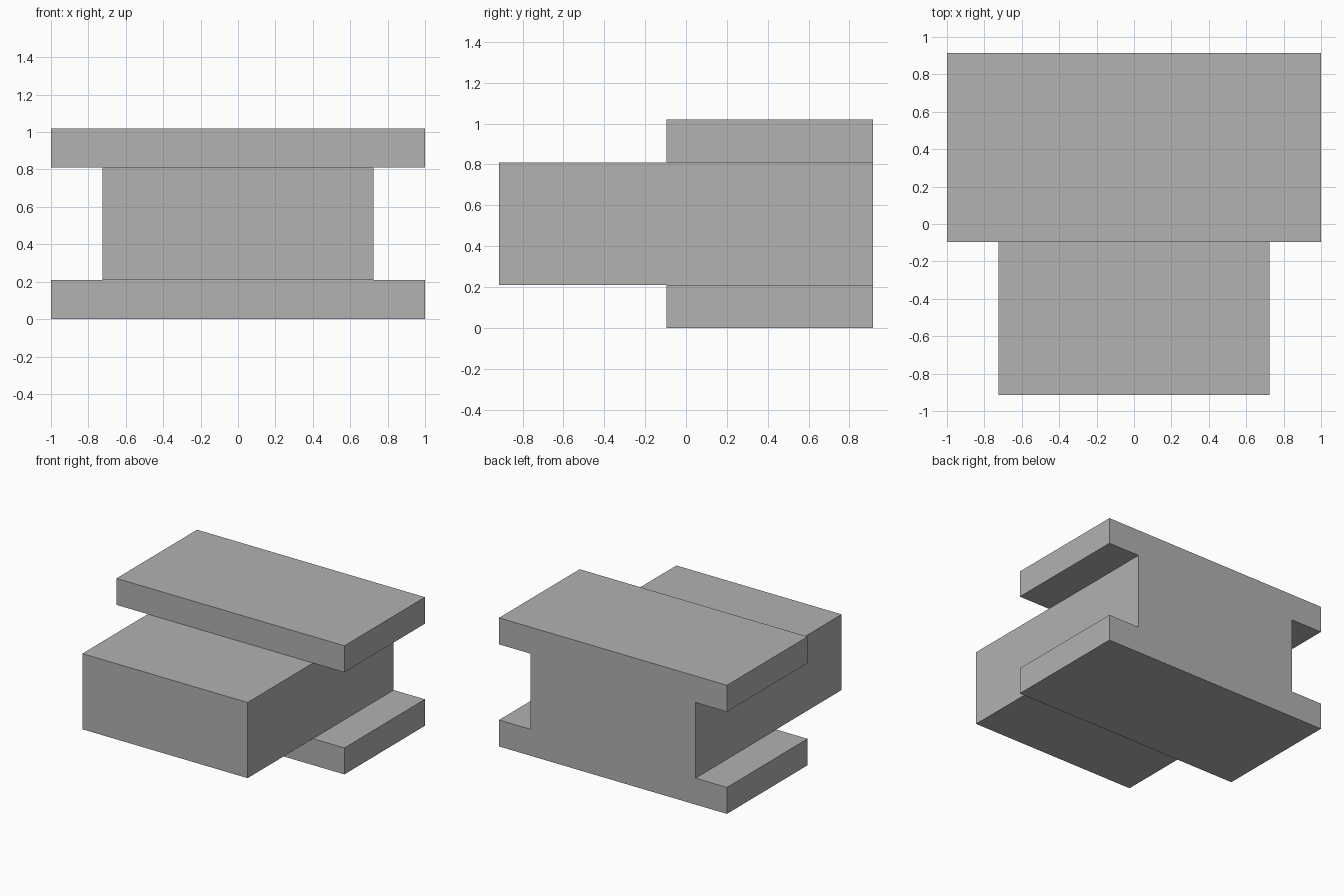
import bpy
import bmesh

cube = bpy.data.objects.get("Cube")
if cube:
    bpy.data.objects.remove(cube, do_unlink=True)

# Main dimensions
FLANGE_X, WEB_X = 1.0, 0.725
Z_LOW, Z_HIGH, Z_TOP = 0.21, 0.81, 1.02
BACK, STEP, FRONT = 0.915, -0.095, -0.915

# Single plain grey
grey = bpy.data.materials.new("plain grey")
grey.use_nodes = True
colour = (0.445, 0.445, 0.445, 1)
grey.diffuse_color = colour
grey.node_tree.nodes["Principled BSDF"].inputs["Base Color"].default_value = colour

# I-shaped section, mirrored from its right half
half = [(FLANGE_X, 0), (FLANGE_X, Z_LOW), (WEB_X, Z_LOW),
        (WEB_X, Z_HIGH), (FLANGE_X, Z_HIGH), (FLANGE_X, Z_TOP)]
outline = half + [(-x, z) for x, z in reversed(half)]

bm = bmesh.new()
back_face = bm.faces.new([bm.verts.new((x, BACK, z)) for x, z in outline])


def extrude(face, distance, keep):
    """Extrude a face along y and return the moved cap."""
    geom = bmesh.ops.extrude_face_region(bm, geom=[face], use_keep_orig=keep)["geom"]
    verts = [g for g in geom if isinstance(g, bmesh.types.BMVert)]
    bmesh.ops.translate(bm, verts=verts, vec=(0, distance, 0))
    return next(g for g in geom if isinstance(g, bmesh.types.BMFace))


# Flanged rear body
cap = extrude(back_face, STEP - BACK, True)

# Separate the web from the flanges on the cap, then push it forward
for level in (Z_LOW, Z_HIGH):
    corners = [v for v in cap.verts
               if abs(v.co.z - level) < 1e-4 and abs(v.co.x) < FLANGE_X - 0.1]
    other = bmesh.utils.face_split(cap, corners[0], corners[1])[0]
    middle = (Z_LOW + Z_HIGH) / 2
    cap = min((cap, other),
              key=lambda f: (abs(f.calc_center_bounds().z - middle), len(f.verts)))
extrude(cap, FRONT - STEP, False)

bmesh.ops.recalc_face_normals(bm, faces=bm.faces)
mesh = bpy.data.meshes.new("flanged_block")
bm.to_mesh(mesh)
bm.free()
mesh.materials.append(grey)
block = bpy.data.objects.new("flanged_block", mesh)
bpy.context.collection.objects.link(block)
